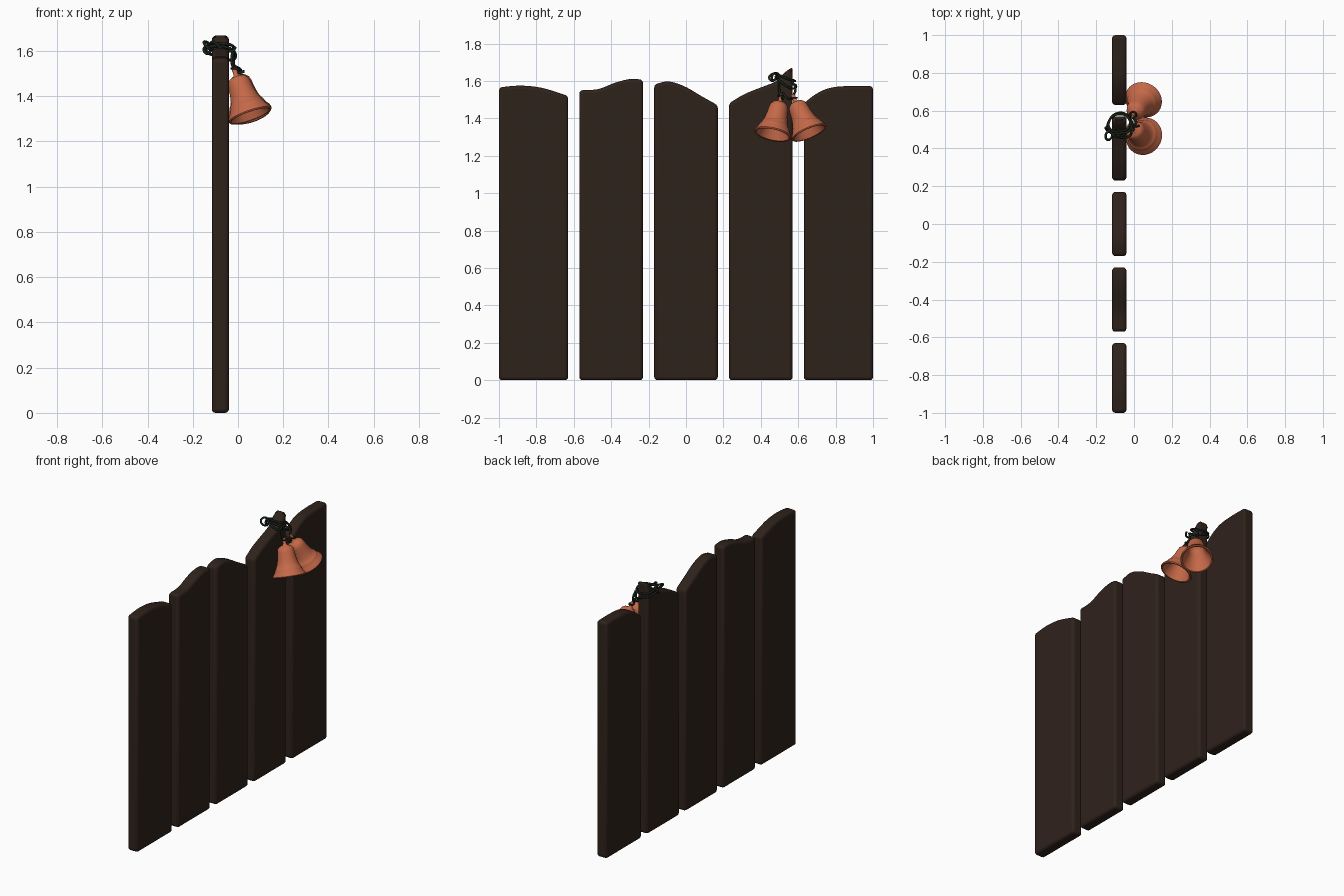
import bpy, bmesh, math
from mathutils import Vector

if "Cube" in bpy.data.objects:
    bpy.data.objects.remove(bpy.data.objects["Cube"])


def material(name, rgb):
    m = bpy.data.materials.new(name)
    m.diffuse_color = (*rgb, 1)
    m.use_nodes = True
    m.node_tree.nodes["Principled BSDF"].inputs["Base Color"].default_value = m.diffuse_color
    return m


WOOD = material("dark_wood", (0.028, 0.016, 0.011))
COPPER = material("copper", (0.56, 0.14, 0.065))
CORD = material("dark_green_cord", (0.010, 0.016, 0.011))


def finish(name, bm, mat):
    bmesh.ops.recalc_face_normals(bm, faces=bm.faces)
    me = bpy.data.meshes.new(name)
    bm.to_mesh(me)
    bm.free()
    ob = bpy.data.objects.new(name, me)
    bpy.context.collection.objects.link(ob)
    me.materials.append(mat)
    return ob


def smooth(ob, angle=40):
    bpy.ops.object.select_all(action='DESELECT')
    ob.select_set(True)
    bpy.context.view_layer.objects.active = ob
    bpy.ops.object.shade_smooth_by_angle(angle=math.radians(angle))


def spline(pts, n):
    """Catmull-Rom samples through a list of 2D points."""
    p = [Vector(q) for q in pts]
    p = [2 * p[0] - p[1]] + p + [2 * p[-1] - p[-2]]
    out = []
    for i in range(1, len(p) - 2):
        a, b, c, d = p[i - 1:i + 3]
        for k in range(n):
            t = k / n
            out.append(0.5 * (2 * b + (c - a) * t + (2 * a - 5 * b + 4 * c - d) * t * t
                              + (3 * b - a - 3 * c + d) * t ** 3))
    return out + [p[-2]]


# Planks: wavy top outline in (y, z), extruded through x
X0, X1 = -0.116, -0.040
tops = [
    [(-1.0, 1.565), (-0.89, 1.575), (-0.77, 1.563), (-0.63, 1.520)],
    [(-0.57, 1.550), (-0.47, 1.556), (-0.38, 1.590), (-0.30, 1.610), (-0.23, 1.607)],
    [(-0.17, 1.582), (-0.09, 1.597), (0.0, 1.567), (0.08, 1.520), (0.17, 1.470)],
    [(0.23, 1.480), (0.31, 1.528), (0.40, 1.565), (0.48, 1.597), (0.525, 1.643), (0.57, 1.675)],
    [(0.63, 1.480), (0.69, 1.527), (0.76, 1.560), (0.85, 1.572), (1.0, 1.572)],
]
for i, top in enumerate(tops):
    bm = bmesh.new()
    outline = [(top[0][0], 0), *[tuple(q) for q in spline(top, 3)], (top[-1][0], 0)]
    face = bm.faces.new([bm.verts.new((X0, y, z)) for y, z in outline])
    ext = bmesh.ops.extrude_face_region(bm, geom=[face])
    bmesh.ops.translate(bm, vec=(X1 - X0, 0, 0),
                        verts=[v for v in ext['geom'] if isinstance(v, bmesh.types.BMVert)])
    ob = finish(f"fence_plank_{i + 1}", bm, WOOD)
    bev = ob.modifiers.new("rounded_edges", 'BEVEL')
    bev.width, bev.segments = 0.017, 3
    bev.limit_method, bev.angle_limit = 'ANGLE', math.radians(40)
    bev.use_clamp_overlap = False
    smooth(ob)

# Bells: one lathe profile (radius, height), outside from the stem down, then inside
stem = [(0.0, 0.236), (0.009, 0.234), (0.011, 0.225), (0.010, 0.200), (0.015, 0.190)]
outer = [(0.034, 0.184), (0.047, 0.170), (0.052, 0.150), (0.056, 0.115), (0.064, 0.080),
         (0.076, 0.052), (0.079, 0.050), (0.081, 0.042), (0.088, 0.028), (0.098, 0.014),
         (0.101, 0.006), (0.097, 0.0)]
inner = [(0.089, 0.001), (0.084, 0.012), (0.070, 0.045), (0.056, 0.080), (0.048, 0.115),
         (0.043, 0.150), (0.028, 0.172), (0.0, 0.176)]


def bell(name, rim, axis):
    bm = bmesh.new()
    vs = [bm.verts.new((r, 0, z)) for r, z in stem + outer + inner]
    es = [bm.edges.new(e) for e in zip(vs, vs[1:])]
    bmesh.ops.spin(bm, geom=vs + es, cent=(0, 0, 0), axis=(0, 0, 1),
                   angle=2 * math.pi, steps=40)
    bmesh.ops.remove_doubles(bm, verts=bm.verts, dist=1e-5)
    ob = finish(name, bm, COPPER)
    ob.location = rim
    ob.rotation_euler = Vector(axis).to_track_quat('Z', 'Y').to_euler()
    smooth(ob, 50)


bell("bell_left", (0.055, 0.463, 1.312), (-0.060, 0.038, 0.172))
bell("bell_right", (0.052, 0.660, 1.320), (-0.050, -0.072, 0.165))


# Cord: thin round tubes along smooth paths
def cord(name, pts, closed=False, r=0.0065):
    cu = bpy.data.curves.new(name, 'CURVE')
    cu.dimensions, cu.bevel_depth, cu.bevel_resolution = '3D', r, 2
    cu.resolution_u, cu.use_fill_caps = 6, True
    s = cu.splines.new('BEZIER')
    s.bezier_points.add(len(pts) - 1)
    for b, p in zip(s.bezier_points, pts):
        b.co = p
        b.handle_left_type = b.handle_right_type = 'AUTO'
    s.use_cyclic_u = closed
    cu.materials.append(CORD)
    bpy.context.collection.objects.link(bpy.data.objects.new(name, cu))


# Two turns around the plank's tall corner
cord("cord_wrap_upper", [(-0.125, 0.50, 1.630), (-0.126, 0.555, 1.610), (-0.08, 0.582, 1.600),
                         (-0.028, 0.56, 1.605), (-0.028, 0.51, 1.625), (-0.08, 0.492, 1.632)], True)
cord("cord_wrap_lower", [(-0.132, 0.49, 1.615), (-0.130, 0.55, 1.590), (-0.08, 0.588, 1.575),
                         (-0.025, 0.565, 1.560), (-0.020, 0.50, 1.600), (-0.08, 0.480, 1.622)], True)
# Small bow and loose ends behind the plank
cord("cord_bow", [(-0.125, 0.50, 1.625), (-0.150, 0.47, 1.640), (-0.135, 0.445, 1.615),
                  (-0.115, 0.47, 1.605), (-0.125, 0.50, 1.622), (-0.150, 0.51, 1.610),
                  (-0.130, 0.49, 1.590)], True)
cord("cord_loose_end", [(-0.125, 0.50, 1.622), (-0.110, 0.47, 1.640), (-0.07, 0.46, 1.610),
                        (-0.025, 0.465, 1.600), (-0.012, 0.485, 1.615)])
# Hanging strands that carry the bells
cord("cord_hanger_left", [(-0.022, 0.50, 1.605), (-0.028, 0.497, 1.56), (-0.020, 0.505, 1.525),
                          (0.0, 0.515, 1.505), (0.028, 0.52, 1.510)])
cord("cord_hanger_right", [(-0.025, 0.565, 1.600), (-0.020, 0.585, 1.56), (-0.018, 0.575, 1.525),
                           (0.0, 0.555, 1.505), (0.012, 0.535, 1.515), (-0.018, 0.520, 1.535)])
# Ties around the bell stems
for side, (x, y, z) in {"left": (-0.014, 0.508, 1.522), "right": (-0.004, 0.578, 1.510)}.items():
    cord(f"cord_tie_{side}", [(x + 0.015 * math.cos(a), y + 0.015 * math.sin(a), z)
                              for a in (k * math.pi / 3 for k in range(6))], True, 0.005)
